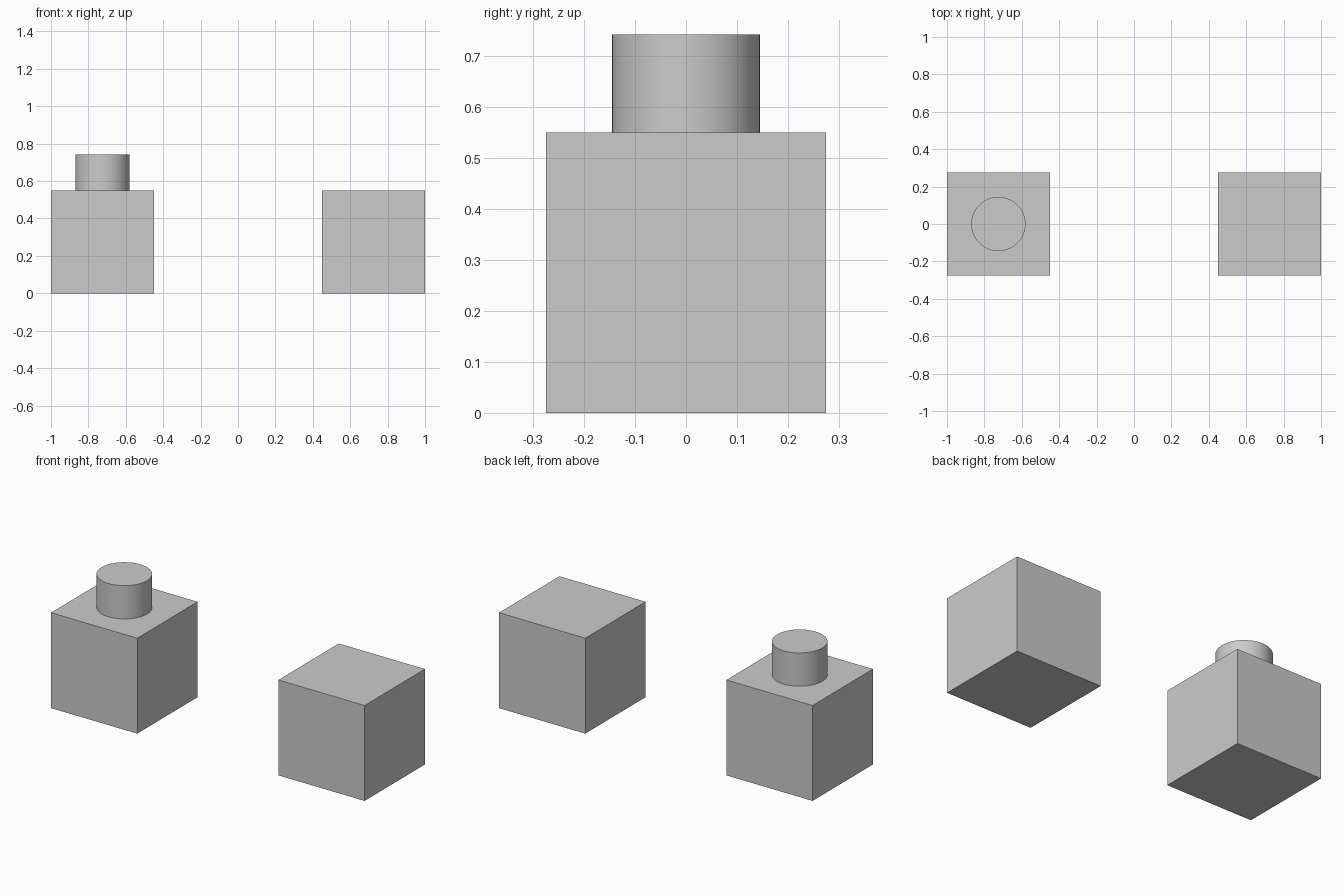
import bpy

if "Cube" in bpy.data.objects:
    bpy.data.objects.remove(bpy.data.objects["Cube"])

SIZE = 0.55      # block edge length
OFFSET = 0.725   # block centre distance from the middle


def add_block(name, x):
    bpy.ops.mesh.primitive_cube_add(size=SIZE, location=(x, 0, SIZE / 2))
    bpy.context.object.name = name


# Two matching blocks
add_block("left_block", -OFFSET)
add_block("right_block", OFFSET)

# Round peg standing on the left block
PEG_TOP = 0.742
bpy.ops.mesh.primitive_cylinder_add(
    vertices=64, radius=0.145, depth=PEG_TOP - SIZE,
    location=(-OFFSET, 0, (PEG_TOP + SIZE) / 2))
bpy.context.object.name = "peg"
bpy.ops.object.shade_smooth_by_angle()
